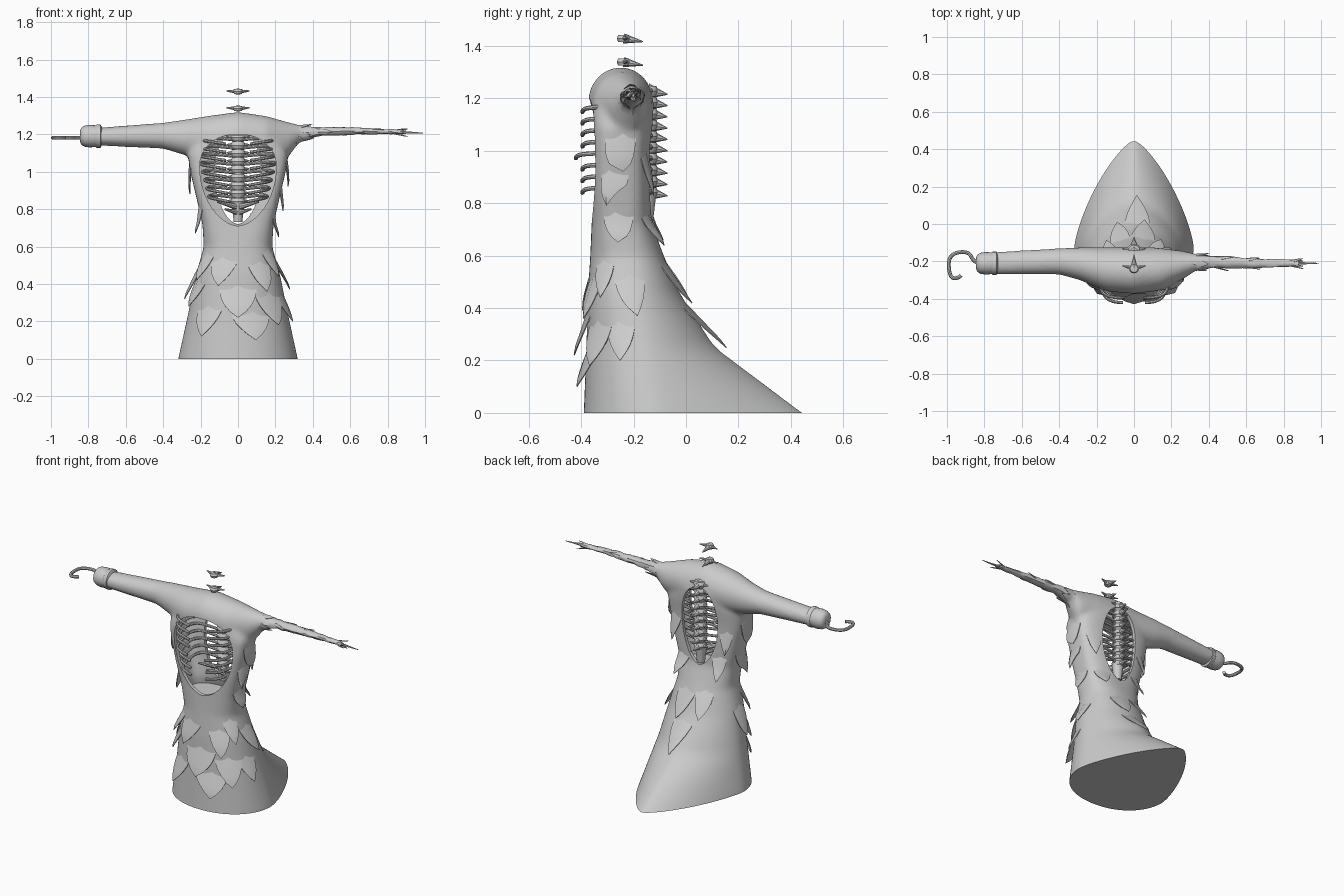
import bpy, bmesh, math, random
from math import cos, sin, pi
from mathutils import Vector, Matrix

random.seed(4)
if "Cube" in bpy.data.objects:
    bpy.data.objects.remove(bpy.data.objects["Cube"])

grey = bpy.data.materials.new("plain grey")
grey.use_nodes = True
grey.diffuse_color = (0.6, 0.6, 0.6, 1)
grey.node_tree.nodes["Principled BSDF"].inputs["Base Color"].default_value = (0.6, 0.6, 0.6, 1)

# Robe sections: height, front y, back y, half width, y of widest point, front and back power
ROBE = [(-.06, -.395, .535, .325, -.12, .95, 1.48), (0, -.39, .447, .32, -.12, .95, 1.48),
        (.25, -.38, .11, .265, -.16, .9, 1.25), (.45, -.375, -.02, .225, -.2, .85, 1.1),
        (.6, -.365, -.085, .183, -.225, .8, .9), (.72, -.36, -.13, .19, -.24, .6, .75),
        (.85, -.358, -.135, .22, -.24, .45, .65), (1, -.358, -.135, .255, -.24, .42, .65),
        (1.1, -.36, -.125, .27, -.24, .5, .65), (1.19, -.365, -.12, .22, -.24, .7, .7),
        (1.25, -.32, -.16, .1, -.24, 1, 1)]
# Arm sections: x, bottom z, top z, front y, back y
ARM = [(-.76, 1.14, 1.235, -.27, -.15), (-.4, 1.123, 1.262, -.27, -.13),
       (-.29, 1.09, 1.278, -.3, -.125), (-.15, 1.05, 1.3, -.36, -.125),
       (0, 1.05, 1.32, -.375, -.125), (.15, 1.05, 1.298, -.355, -.13),
       (.27, 1.08, 1.265, -.29, -.145), (.33, 1.16, 1.25, -.25, -.16),
       (.42, 1.19, 1.24, -.235, -.17), (.65, 1.2, 1.235, -.235, -.185),
       (.88, 1.203, 1.222, -.225, -.195)]
# Robe flaps: direction in degrees, height of the root, length
FLAPS = [(180, 1.08, .2), (0, 1.1, .18), (-10, .95, .16), (190, .84, .17), (-5, .79, .14),
         (50, 1.03, .2), (130, 1, .18), (125, .82, .16), (55, .78, .14), (75, .62, .2),
         (112, .62, .18), (85, .45, .2), (-110, .58, .19), (-60, .55, .19), (-145, .6, .18),
         (-35, .62, .18), (-90, .42, .2), (-125, .32, .2), (-75, .28, .18), (-50, .38, .2),
         (185, .52, .2), (0, .56, .19), (-20, .38, .18), (205, .46, .18)]


def interpolate(table, s):
    s = min(max(s, table[0][0]), table[-1][0])
    for low, high in zip(table, table[1:]):
        if s <= high[0]:
            t = (s - low[0]) / (high[0] - low[0])
            return [a + (b - a) * t for a, b in zip(low, high)][1:]


def robe_point(angle, z, grow=0):
    front, back, half, mid, front_power, back_power = interpolate(ROBE, z)
    c, s = cos(angle), sin(angle)
    power, reach = (back_power, back - mid) if s > 0 else (front_power, mid - front)
    return Vector(((half + grow) * math.copysign(abs(c) ** power, c),
                   mid + (reach + grow) * math.copysign(abs(s) ** power, s), z))


def arm_point(angle, x, grow=0):
    low, high, front, back = interpolate(ARM, x)
    return Vector((x, (front + back) / 2 + ((back - front) / 2 + grow) * cos(angle),
                   (low + high) / 2 + ((high - low) / 2 + grow) * sin(angle)))


def finish(bm, name):
    bmesh.ops.recalc_face_normals(bm, faces=bm.faces)
    mesh = bpy.data.meshes.new(name)
    bm.to_mesh(mesh)
    bm.free()
    mesh.materials.append(grey)
    ob = bpy.data.objects.new(name, mesh)
    bpy.context.collection.objects.link(ob)
    return ob


def add_loft(bm, rings):
    rows = [[bm.verts.new(p) for p in ring] for ring in rings]
    n = len(rows[0])
    for a, b in zip(rows, rows[1:]):
        for i in range(n):
            bm.faces.new((a[i], a[(i + 1) % n], b[(i + 1) % n], b[i]))
    bm.faces.new(rows[0][::-1])
    bm.faces.new(rows[-1])


def surface_rings(surface, start, end, steps, sides, grow=0):
    return [[surface(2 * pi * i / sides, start + (end - start) * k / steps, grow)
             for i in range(sides)] for k in range(steps + 1)]


def loft(name, rings):
    bm = bmesh.new()
    add_loft(bm, rings)
    return finish(bm, name)


def add_cone(bm, start, end, r1, r2, sides=8):
    start, end = Vector(start), Vector(end)
    way = end - start
    place = Matrix.Translation((start + end) / 2) @ way.to_track_quat("Z", "Y").to_matrix().to_4x4()
    bmesh.ops.create_cone(bm, cap_ends=True, segments=sides, radius1=r1, radius2=r2,
                          depth=way.length, matrix=place)


def apply_modifier(ob, kind, **settings):
    mod = ob.modifiers.new(kind.title(), kind)
    for key, value in settings.items():
        setattr(mod, key, value)
    bpy.context.view_layer.objects.active = ob
    bpy.ops.object.modifier_apply(modifier=mod.name)


def cut(ob, cutter):
    apply_modifier(ob, "BOOLEAN", operation="DIFFERENCE", object=cutter, solver="EXACT")
    bpy.data.objects.remove(cutter)


def egg(half, top, bottom, widest, y0, y1):
    ring = []
    for i in range(48):
        c, s = cos(2 * pi * i / 48), sin(2 * pi * i / 48)
        z = widest + s * (top - widest if s > 0 else widest - bottom)
        ring.append((half * math.copysign(abs(c) ** (.9 if s > 0 else 1.15), c), z))
    return loft("opening_cutter", [[(x, y, z) for x, z in ring] for y in (y0, y1)])


def tube(name, paths, radius):
    curve = bpy.data.curves.new(name, "CURVE")
    curve.dimensions = "3D"
    curve.bevel_depth, curve.bevel_resolution, curve.use_fill_caps = radius, 2, True
    for path in paths:
        spline = curve.splines.new("NURBS")
        spline.points.add(len(path) - 1)
        for point, co in zip(spline.points, path):
            point.co = (*co, 1)
        spline.use_endpoint_u, spline.order_u, spline.resolution_u = True, 3, 5
    curve.materials.append(grey)
    ob = bpy.data.objects.new(name, curve)
    bpy.context.collection.objects.link(ob)
    bpy.ops.object.select_all(action="DESELECT")
    ob.select_set(True)
    bpy.context.view_layer.objects.active = ob
    bpy.ops.object.convert(target="MESH")


# Robe with shoulders and sleeves, blended into one skin, with an open chest
bm = bmesh.new()
add_loft(bm, surface_rings(robe_point, -.06, 1.25, 40, 96))
add_loft(bm, surface_rings(arm_point, -.76, .42, 40, 40))
robe = finish(bm, "robe")
apply_modifier(robe, "REMESH", mode="VOXEL", voxel_size=.011)
apply_modifier(robe, "SMOOTH", factor=.5, iterations=14)
cut(robe, loft("cavity_cutter", surface_rings(robe_point, .68, 1.19, 20, 96, -.022)))
cut(robe, egg(.205, 1.2, .71, 1.03, -.6, -.24))
cut(robe, egg(.125, 1.21, .72, 1.0, -.22, .1))
bm = bmesh.new()
bmesh.ops.create_cube(bm, size=2, matrix=Matrix.Translation((0, 0, -1)))
cut(robe, finish(bm, "floor_cutter"))


# Torn cloth flaps growing out of a surface
def add_flap(bm, surface, angle, start, length, half, flare, sink):
    rows = []
    for k in range(7):
        t = k / 6
        spread, lift = half * (1 - t ** 2), (flare + sink) * t - sink
        rows.append([bm.verts.new(surface(angle + spread * side, start + length * t,
                                          lift + (.4 * sink if side == 0 and k < 6 else 0)))
                     for side in ((-1, 0, 1) if k < 6 else (0,))])
    for a, b in zip(rows, rows[1:6]):
        for i in (0, 1):
            bm.faces.new((a[i], a[i + 1], b[i + 1], b[i]))
    for i in (0, 1):
        bm.faces.new((rows[5][i], rows[5][i + 1], rows[6][0]))


bm = bmesh.new()
for degrees, z, length in FLAPS:
    add_flap(bm, robe_point, math.radians(degrees), z, -length,
             random.uniform(.28, .4), random.uniform(.03, .05), .015)
flaps = finish(bm, "torn_robe_flaps")
apply_modifier(flaps, "SOLIDIFY", thickness=.004)

bm = bmesh.new()
for start, count, length in ((.31, 5, .1), (.42, 2, .11), (.58, 2, .11), (.82, 4, .08)):
    for i in range(count):
        add_flap(bm, arm_point, 2 * pi * i / count + random.random(), start,
                 length * random.uniform(.7, 1.1), .6, random.uniform(.008, .02), .005)
flaps = finish(bm, "torn_sleeve_flaps")
apply_modifier(flaps, "SOLIDIFY", thickness=.003)

# Thin left arm ending in a bone spike
loft("thin_left_arm", [[arm_point(2 * pi * i / 10, .34 + .03 * k, random.uniform(-.003, .004))
                        for i in range(10)] for k in range(19)])
bm = bmesh.new()
add_cone(bm, (.84, -.21, 1.212), (.99, -.21, 1.207), .009, .002)
finish(bm, "left_arm_spike")

# Cuff and hook on the right arm
profile = [(-.845, .012), (-.843, .036), (-.835, .048), (-.82, .056), (-.795, .06),
           (-.76, .058), (-.755, .062), (-.735, .062), (-.728, .05)]
loft("right_cuff", [[(x, -.21 + r * cos(2 * pi * i / 24), 1.19 + r * sin(2 * pi * i / 24))
                     for i in range(24)] for x, r in profile])
hook = [(-.83, -.21), (-.86, -.2), (-.88, -.15), (-.95, -.15), (-.99, -.18),
        (-.99, -.25), (-.975, -.29), (-.94, -.29), (-.925, -.275)]
tube("hook", [[(x, y, 1.182) for x, y in hook]], .01)


# Spine, loose neck bones and tail bone
def add_vertebra(bm, y, z, radius, height):
    p = Vector((0, y, z))
    add_cone(bm, p - Vector((0, 0, height)), p, radius * .8, radius, 12)
    add_cone(bm, p, p + Vector((0, 0, height)), radius, radius * .8, 12)
    add_cone(bm, p, p + Vector((0, .074, -.012)), radius * .75, .002)
    for side in (-1, 1):
        add_cone(bm, p, p + Vector((.062 * side, .015, .004)), radius * .5, .003)


bm = bmesh.new()
for i in range(10):
    add_vertebra(bm, -.145, .84 + .043 * i, .04, .02)
add_cone(bm, (0, -.15, .73), (0, -.15, .83), .024, .036, 10)
for side in (-1, 1):
    add_cone(bm, (0, -.16, .81), (.11 * side, -.24, .84), .018, .006)
    add_cone(bm, (0, -.16, .78), (.07 * side, -.22, .8), .016, .005)
finish(bm, "spine")
bm = bmesh.new()
for z in (1.338, 1.428):
    add_vertebra(bm, -.238, z, .026, .013)
finish(bm, "loose_neck_bones")

# Rib cage
ribs = []
for i in range(8):
    z, w = 1.17 - .044 * i, .2 - .011 * max(0, i - 3)
    reach = -.395 - (.025 if i == 4 else 0)
    for side in (-1, 1):
        ribs.append([(.015 * side, -.15, z), (w * .7 * side, -.15, z + .014),
                     (w * 1.04 * side, -.2, z + .01), (w * .95 * side, -.32, z - .003),
                     (w * .78 * side, reach, z - .008), (w * .32 * side, reach, z - .022)])
tube("ribs", ribs, .0085)

# Smooth shading with crisp edges
bpy.ops.object.select_all(action="DESELECT")
for ob in bpy.context.collection.objects:
    if ob.type == "MESH" and grey.name in ob.data.materials:
        ob.select_set(True)
        bpy.context.view_layer.objects.active = ob
bpy.ops.object.shade_smooth_by_angle(angle=math.radians(40))
